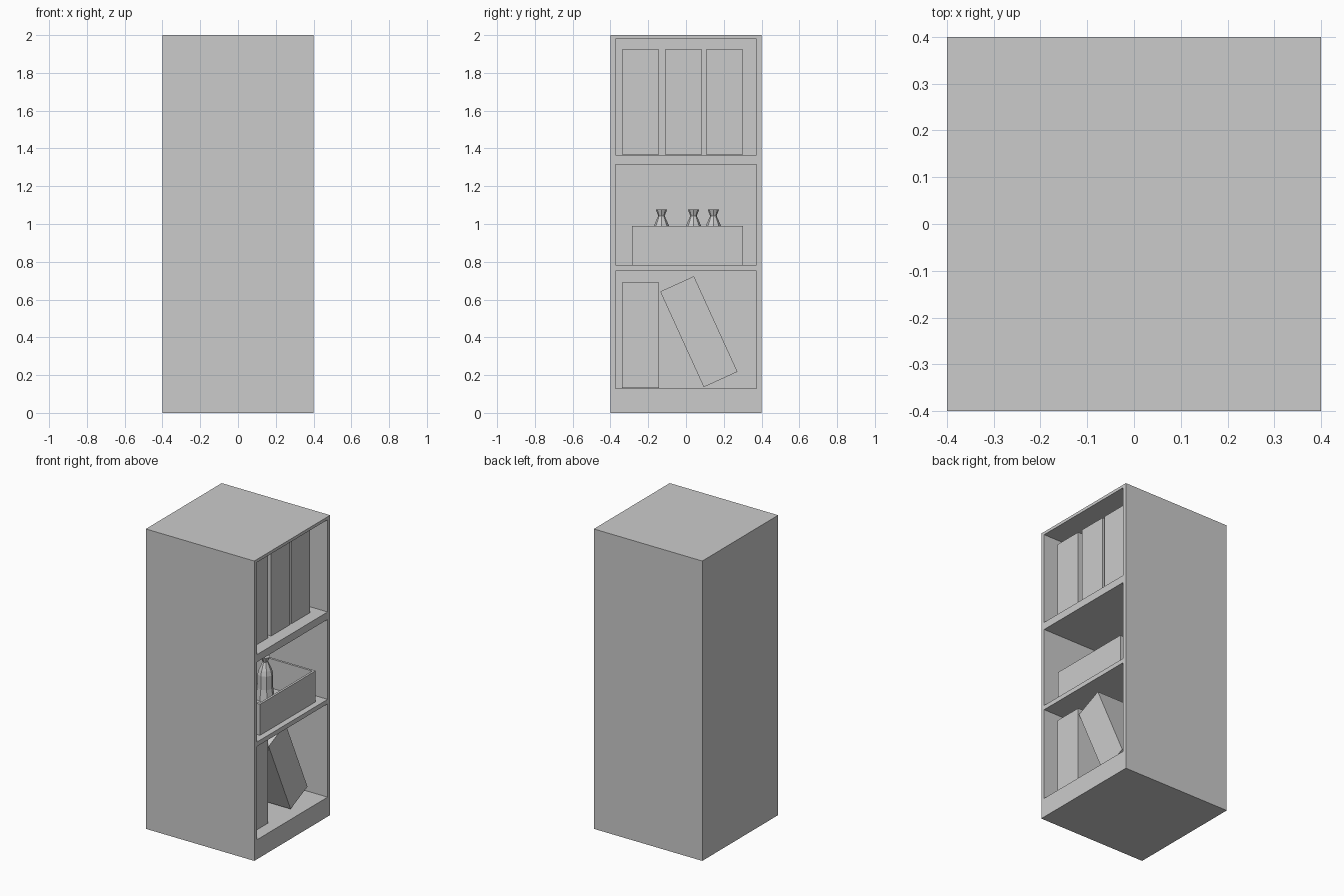
import bpy, bmesh, math

if "Cube" in bpy.data.objects:
    bpy.data.objects.remove(bpy.data.objects["Cube"])


def box(name, lo, hi, tilt=0.0):
    """Box from lower to upper corner, optionally tilted about x through its centre."""
    bpy.ops.mesh.primitive_cube_add(size=1, location=[(a + b) / 2 for a, b in zip(lo, hi)])
    ob = bpy.context.object
    ob.name = name
    ob.scale = [b - a for a, b in zip(lo, hi)]
    bpy.ops.object.transform_apply(location=False, rotation=False, scale=True)
    ob.rotation_euler.x = tilt
    return ob


def carve(ob, lo, hi):
    """Cut a box-shaped hollow out of ob."""
    cutter = box("cutter", lo, hi)
    cutter.hide_render = True
    mod = ob.modifiers.new("hollow", 'BOOLEAN')
    mod.operation = 'DIFFERENCE'
    mod.solver = 'EXACT'
    mod.object = cutter
    bpy.context.view_layer.objects.active = ob
    bpy.ops.object.modifier_apply(modifier=mod.name)
    bpy.data.objects.remove(cutter, do_unlink=True)


def lathe(name, profile, loc, sides=8):
    """Flat-faced solid of revolution from (radius, z) points."""
    bm = bmesh.new()
    rings = [[bm.verts.new((r * math.cos(2 * math.pi * i / sides),
                            r * math.sin(2 * math.pi * i / sides), z))
              for i in range(sides)] for r, z in profile]
    for a, b in zip(rings, rings[1:]):
        for i in range(sides):
            j = (i + 1) % sides
            bm.faces.new((a[i], a[j], b[j], b[i]))
    bm.faces.new(rings[0][::-1])
    bm.faces.new(rings[-1])
    me = bpy.data.meshes.new(name)
    bm.to_mesh(me)
    bm.free()
    ob = bpy.data.objects.new(name, me)
    ob.location = loc
    bpy.context.collection.objects.link(ob)
    return ob


# Cabinet with three compartments open towards +x
cabinet = box("cabinet", (-0.4, -0.4, 0), (0.4, 0.4, 2))
for z0, z1 in ((0.13, 0.752), (0.782, 1.315), (1.365, 1.98)):
    carve(cabinet, (-0.375, -0.373, z0), (0.5, 0.373, z1))

# Upright binders: three on the top shelf, one on the bottom shelf
for i, (y, z) in enumerate(((-0.34, 1.368), (-0.11, 1.368), (0.105, 1.368), (-0.34, 0.133))):
    box(f"binder_{i + 1}", (-0.25, y, z), (0.322, y + 0.196, z + 0.557))

# Binder leaning against its neighbour
box("leaning_binder", (-0.25, 0.068 - 0.098, 0.43 - 0.278),
    (0.322, 0.068 + 0.098, 0.43 + 0.278), math.radians(24.5))

# Open storage tray on the middle shelf
tray = box("tray", (-0.25, -0.285, 0.783), (0.362, 0.302, 0.99))
carve(tray, (-0.235, -0.27, 0.795), (0.347, 0.287, 1.1))

# Bottles standing in the tray
bottle = ((0.058, 0), (0.048, 0.075), (0.048, 0.165), (0.040, 0.195), (0.017, 0.247), (0.030, 0.28))
for i, (x, y) in enumerate(((0.1, 0.145), (-0.08, 0.04), (0.0, -0.13))):
    lathe(f"bottle_{i + 1}", bottle, (x, y, 0.796))
